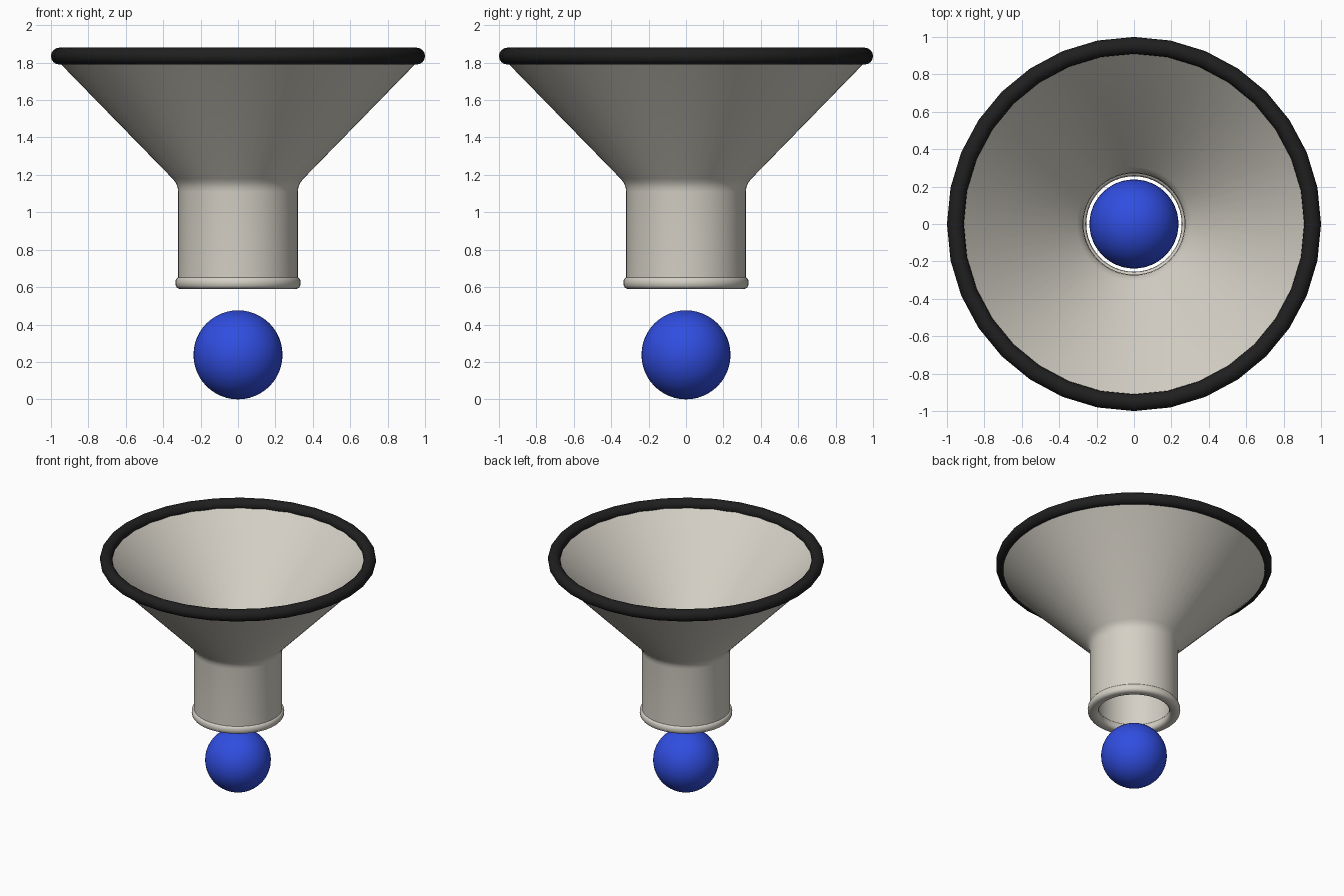
import bpy, bmesh, math

if "Cube" in bpy.data.objects:
    bpy.data.objects.remove(bpy.data.objects["Cube"])


def material(name, rgb):
    m = bpy.data.materials.new(name)
    m.diffuse_color = (*rgb, 1)
    m.use_nodes = True
    m.node_tree.nodes["Principled BSDF"].inputs["Base Color"].default_value = m.diffuse_color
    return m


cream = material("warm_cream", (0.66, 0.63, 0.56))
black = material("rubber_black", (0.014, 0.014, 0.014))
blue = material("ball_blue", (0.03, 0.075, 0.75))


def lathe(name, profile, mat, segments, angle=40):
    """Revolve a closed (radius, height) profile around the z axis."""
    bm = bmesh.new()
    rings = []
    for i in range(segments):
        a = 2 * math.pi * i / segments
        rings.append([bm.verts.new((r * math.cos(a), r * math.sin(a), z))
                      for r, z in profile])
    n = len(profile)
    for i in range(segments):
        p, q = rings[i], rings[(i + 1) % segments]
        for j in range(n):
            k = (j + 1) % n
            bm.faces.new((p[j], q[j], q[k], p[k]))
    bmesh.ops.recalc_face_normals(bm, faces=bm.faces)
    mesh = bpy.data.meshes.new(name)
    bm.to_mesh(mesh)
    bm.free()
    mesh.materials.append(mat)
    ob = bpy.data.objects.new(name, mesh)
    bpy.context.collection.objects.link(ob)
    smooth(ob, angle)
    return ob


def smooth(ob, angle):
    bpy.ops.object.select_all(action='DESELECT')
    ob.select_set(True)
    bpy.context.view_layer.objects.active = ob
    bpy.ops.object.shade_smooth_by_angle(angle=math.radians(angle))


def oval(radius, height, half_w, half_h, count, power=1.0):
    """Rounded ring section; power below 1 makes it squarer."""
    pts = []
    for i in range(count):
        a = 2 * math.pi * i / count
        c, s = math.cos(a), math.sin(a)
        pts.append((radius + half_w * math.copysign(abs(c) ** power, c),
                    height + half_h * math.copysign(abs(s) ** power, s)))
    return pts


# Hollow funnel: neck and flared cone with a small fillet between them
outer = [(0.32, 0.62), (0.32, 1.11), (0.323, 1.135), (0.334, 1.16), (0.35, 1.18), (0.955, 1.80)]
inner = [(0.925, 1.835), (0.305, 1.205), (0.285, 1.18), (0.274, 1.155), (0.27, 1.12), (0.27, 0.62)]
lathe("funnel_body", outer + inner, cream, 64)

# Rubber rim around the mouth
lathe("mouth_rim", oval(0.955, 1.835, 0.045, 0.045, 16), black, 32, 50)

# Rolled lip at the foot of the neck
lathe("neck_lip", oval(0.295, 0.623, 0.04, 0.034, 16, 0.75), cream, 48, 60)

# Ball below the neck
bpy.ops.mesh.primitive_uv_sphere_add(segments=48, ring_count=24, radius=0.238,
                                     location=(0, 0, 0.238))
ball = bpy.context.object
ball.name = "ball"
ball.data.materials.append(blue)
smooth(ball, 40)
